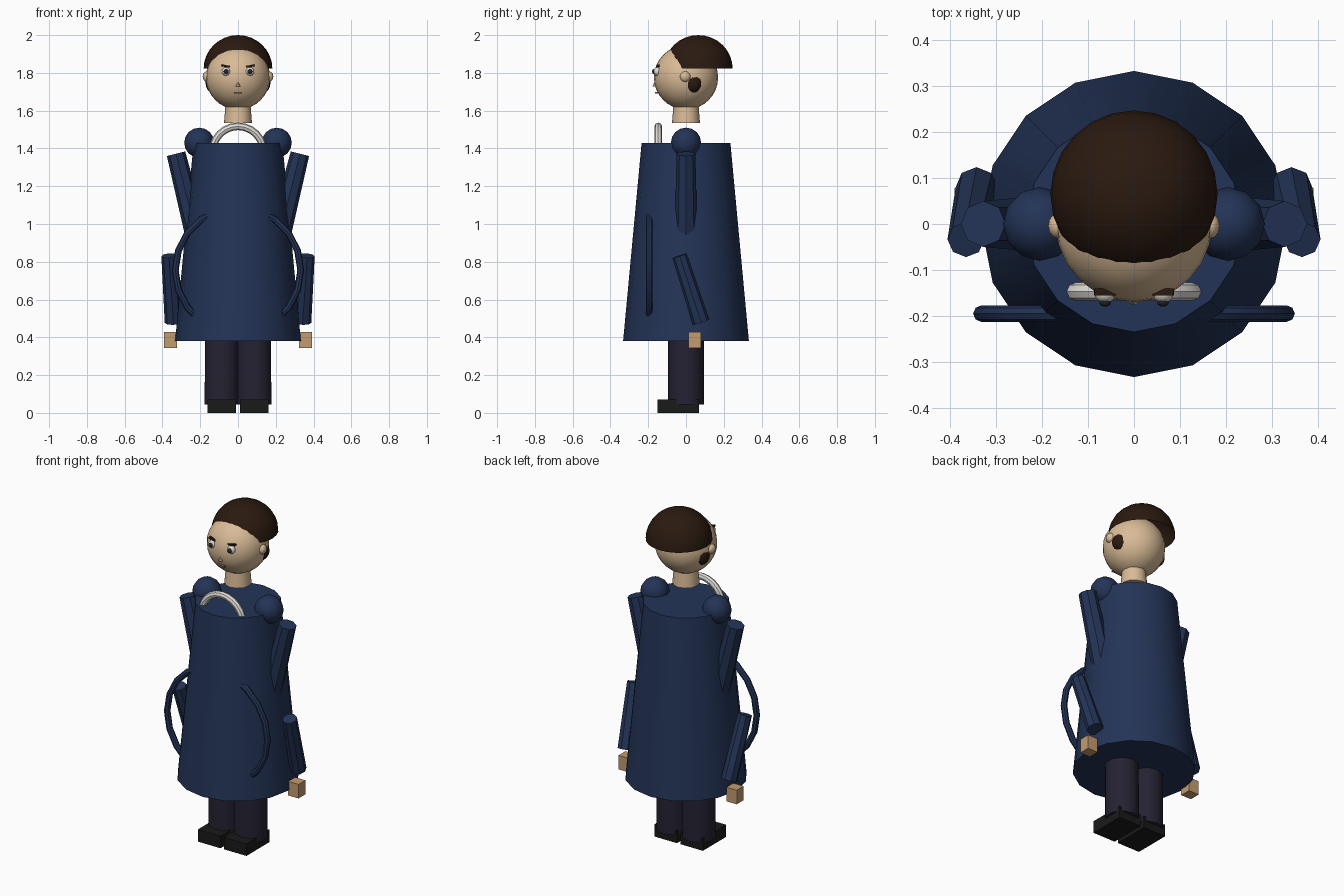
import bpy, bmesh, math
from mathutils import Vector, Matrix

if "Cube" in bpy.data.objects:
    bpy.data.objects.remove(bpy.data.objects["Cube"])

def material(name, rgb):
    m = bpy.data.materials.new(name)
    m.diffuse_color = (*rgb, 1)
    m.use_nodes = True
    m.node_tree.nodes["Principled BSDF"].inputs["Base Color"].default_value = m.diffuse_color
    return m

NAVY = material("navy_cloth", (0.017, 0.034, 0.095))
SKIN = material("skin", (0.70, 0.50, 0.31))
HAND = material("hand_skin", (0.55, 0.33, 0.16))
HAIR = material("dark_hair", (0.023, 0.010, 0.005))
TROUSER = material("trouser_cloth", (0.018, 0.016, 0.032))
BLACK = material("shoe_black", (0.010, 0.010, 0.010))
WHITE = material("off_white", (0.75, 0.72, 0.68))
PUPIL = material("pupil_grey", (0.02, 0.02, 0.025))
LIP = material("lip", (0.35, 0.15, 0.11))

def finish(name, mat):
    ob = bpy.context.object
    ob.name = name
    ob.data.materials.append(mat)
    bpy.ops.object.shade_smooth_by_angle(angle=math.radians(40))
    return ob

def limb(name, p0, p1, r0, r1, sides, mat):
    """Tapered cylinder from p0 (radius r0) up to p1 (radius r1)."""
    p0, p1 = Vector(p0), Vector(p1)
    d = p1 - p0
    rot = Vector((0, 0, 1)).rotation_difference(d).to_euler()
    bpy.ops.mesh.primitive_cone_add(vertices=sides, radius1=r0, radius2=r1,
                                    depth=d.length, location=(p0 + p1) / 2, rotation=rot)
    return finish(name, mat)

def ball(name, loc, radii, mat, seg=12, rings=8):
    bpy.ops.mesh.primitive_uv_sphere_add(segments=seg, ring_count=rings, radius=1, location=loc)
    bpy.context.object.scale = radii
    return finish(name, mat)

def box(name, loc, size, mat, rot=(0, 0, 0)):
    bpy.ops.mesh.primitive_cube_add(size=1, location=loc, rotation=rot)
    bpy.context.object.scale = size
    return finish(name, mat)

def ring(name, loc, major, minor, seg, mat):
    bpy.ops.mesh.primitive_torus_add(major_radius=major, minor_radius=minor, major_segments=seg,
                                     minor_segments=8, location=loc, rotation=(math.pi / 2, 0, 0))
    return finish(name, mat)

# Coat body, upright belt ring and collar ring
limb("coat", (0, 0, 0.38), (0, 0, 1.43), 0.333, 0.235, 16, NAVY)
ring("belt", (0, -0.195, 0.755), 0.332, 0.018, 20, NAVY)
ring("collar", (0, -0.147, 1.382), 0.135, 0.02, 24, WHITE)

# Neck and head
limb("neck", (0, 0, 1.535), (0, 0, 1.66), 0.074, 0.064, 12, SKIN)
ball("head", (0, 0, 1.776), (0.17, 0.17, 0.17), SKIN, 24, 16)

# Hair: upper half of a sphere set back on the head
hair = ball("hair", (0, 0.065, 1.822), (0.182, 0.182, 0.178), HAIR, 24, 16)
bm = bmesh.new()
bm.from_mesh(hair.data)
bmesh.ops.delete(bm, geom=[v for v in bm.verts if v.co.z < -0.01], context='VERTS')
bm.to_mesh(hair.data)
bm.free()

# Nose and mouth
limb("nose", (0, -0.164, 1.728), (0, -0.164, 1.752), 0.013, 0.003, 8, SKIN)
box("mouth", (0, -0.156, 1.696), (0.042, 0.016, 0.008), LIP)

for s, side in ((-1, "left"), (1, "right")):
    # Facial features
    ball(side + "_eye", (s * 0.063, -0.152, 1.807), (0.023, 0.02, 0.023), WHITE)
    ball(side + "_pupil", (s * 0.063, -0.17, 1.807), (0.013, 0.010, 0.013), PUPIL)
    box(side + "_eyebrow", (s * 0.064, -0.148, 1.836), (0.046, 0.016, 0.010), HAIR, (0, -s * 0.15, 0))
    ball(side + "_ear", (s * 0.165, -0.004, 1.78), (0.022, 0.028, 0.028), SKIN)
    ball(side + "_sideburn", (s * 0.13, 0.036, 1.748), (0.042, 0.050, 0.055), HAIR)

    # Arms in separate segments, with block hands
    ball(side + "_shoulder", (s * 0.205, 0, 1.43), (0.08, 0.08, 0.08), NAVY)
    limb(side + "_upper_arm", (s * 0.217, 0, 0.93), (s * 0.328, 0, 1.372), 0.06, 0.05, 8, NAVY)
    limb(side + "_forearm", (s * 0.342, 0.08, 0.48), (s * 0.366, -0.034, 0.832), 0.046, 0.04, 8, NAVY)
    box(side + "_hand", (s * 0.357, 0.046, 0.385), (0.068, 0.065, 0.084), HAND)

    # Legs and shoes
    limb(side + "_leg", (s * 0.086, 0, 0.045), (s * 0.086, 0, 0.75), 0.095, 0.093, 10, TROUSER)
    box(side + "_shoe", (s * 0.086, -0.04, 0.036), (0.15, 0.22, 0.072), BLACK)
